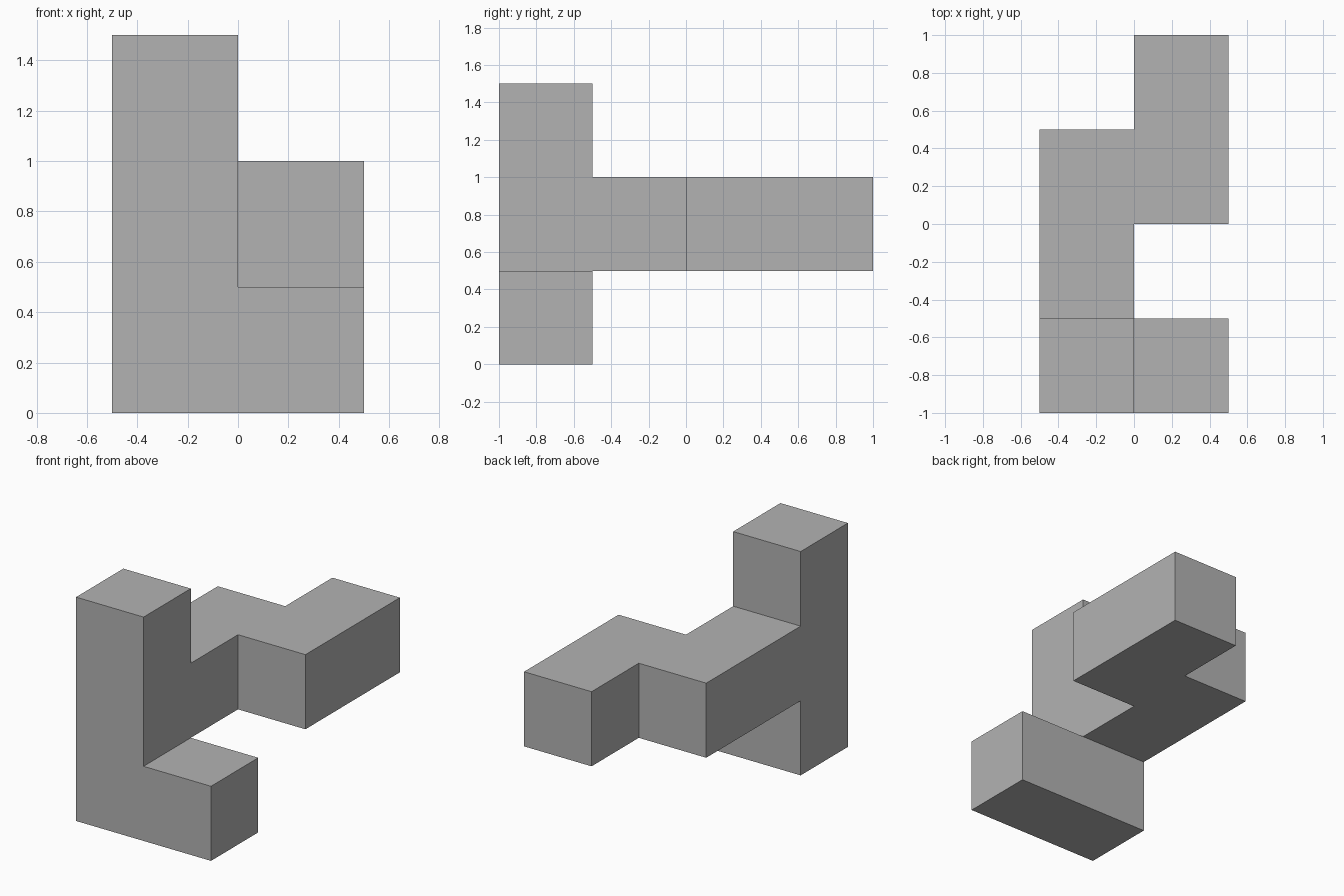
import bpy
import bmesh
from mathutils import Vector

cube = bpy.data.objects.get("Cube")
if cube:
    bpy.data.objects.remove(cube, do_unlink=True)

UNIT = 0.5
ORIGIN = Vector((-0.5, -1.0, 0.0))

grey = bpy.data.materials.new("plain grey")
grey.use_nodes = True
colour = (0.45, 0.45, 0.45, 1.0)
grey.diffuse_color = colour
grey.node_tree.nodes["Principled BSDF"].inputs["Base Color"].default_value = colour

# Unit cells of the piece: upright column, foot, inner arm, outer arm
cells = {(0, 0, z) for z in range(3)}
cells.add((1, 0, 0))
cells |= {(0, y, 1) for y in (1, 2)}
cells |= {(1, y, 1) for y in (2, 3)}

# Outer skin: one square wherever a cell has no neighbour
bm = bmesh.new()
for cell in cells:
    for axis in range(3):
        for sign in (-1, 1):
            neighbour = list(cell)
            neighbour[axis] += sign
            if tuple(neighbour) in cells:
                continue
            normal, u = Vector(), Vector()
            normal[axis] = sign
            u[(axis + 1) % 3] = 1
            v = normal.cross(u)
            centre = Vector(cell) + (Vector((1, 1, 1)) + normal) / 2
            corners = [centre + (u * a + v * b) / 2
                       for a, b in ((-1, -1), (1, -1), (1, 1), (-1, 1))]
            bm.faces.new([bm.verts.new(ORIGIN + c * UNIT) for c in corners])

# Weld the squares and merge coplanar ones into clean flat sides
bmesh.ops.remove_doubles(bm, verts=bm.verts[:], dist=0.001)
bmesh.ops.dissolve_limit(bm, angle_limit=0.01, verts=bm.verts[:], edges=bm.edges[:])
bmesh.ops.recalc_face_normals(bm, faces=bm.faces[:])

mesh = bpy.data.meshes.new("block_piece")
bm.to_mesh(mesh)
bm.free()
mesh.materials.append(grey)
piece = bpy.data.objects.new("block_piece", mesh)
bpy.context.collection.objects.link(piece)
